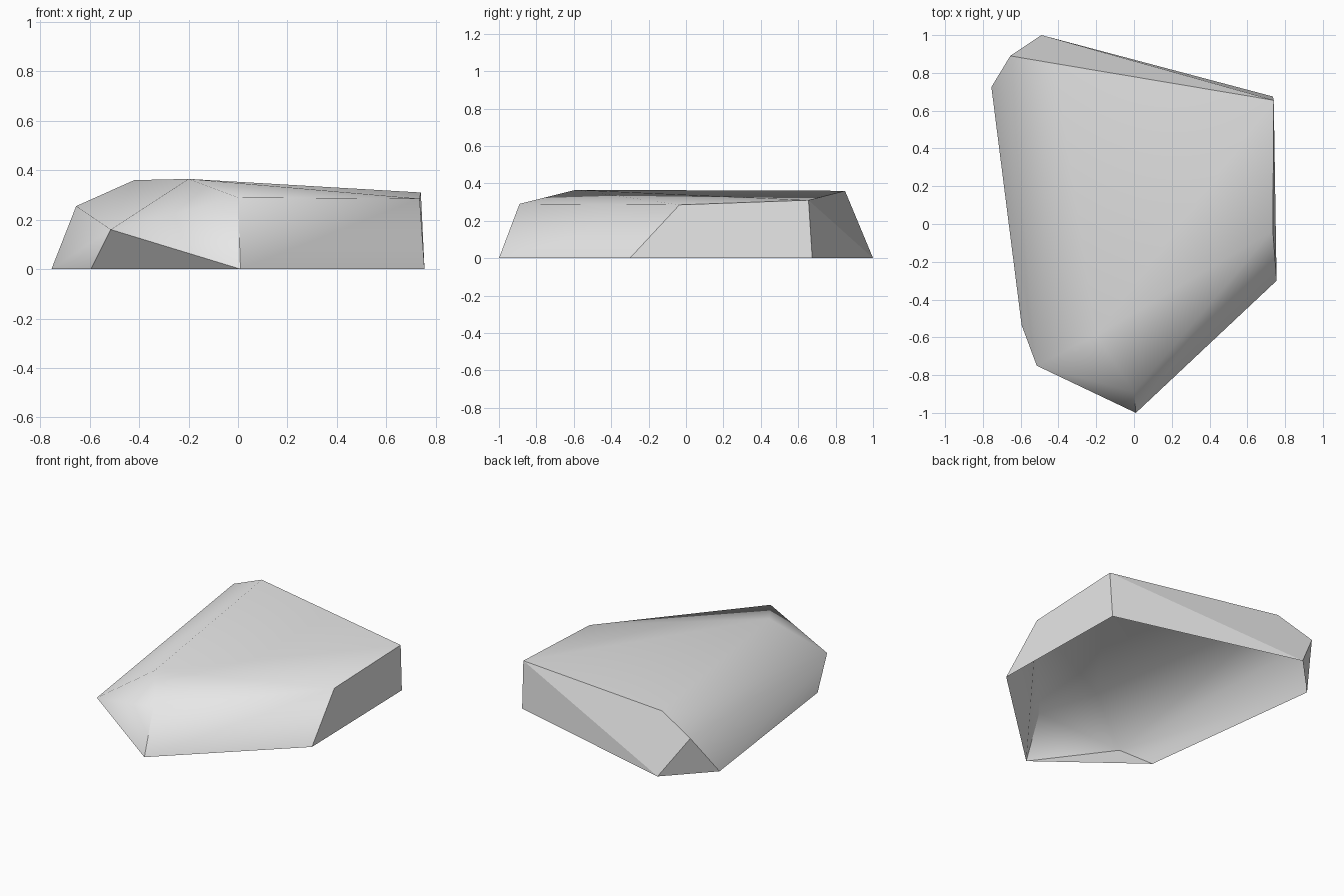
import bpy
import bmesh

cube = bpy.data.objects.get("Cube")
if cube:
    bpy.data.objects.remove(cube, do_unlink=True)

# Stone colour
stone = bpy.data.materials.new("pale_grey_stone")
stone.use_nodes = True
grey = (0.8, 0.8, 0.8, 1.0)
stone.diffuse_color = grey
stone.node_tree.nodes["Principled BSDF"].inputs["Base Color"].default_value = grey

# Corners of the slab: ground outline in capitals, upper corners in lower case
corners = {
    "A": (0.01, -1.0, 0), "B": (0.755, -0.3, 0), "C": (0.735, 0.675, 0),
    "D": (-0.49, 1.0, 0), "E": (-0.755, 0.725, 0), "F": (-0.595, -0.535, 0),
    "a": (0.0, -0.89, 0.29), "b": (0.735, -0.035, 0.285), "c": (0.74, 0.655, 0.31),
    "d": (-0.42, 0.85, 0.36), "e": (-0.655, 0.89, 0.255),
    "g": (-0.515, -0.75, 0.16), "t": (-0.2, -0.59, 0.365),
}
# Rounded skin (shared normals) and crisp broken sides; the underside is open
rounded = ["gAa", "gat", "ABba", "abt", "tbc", "tcd", "tdg", "deg", "eEg", "EFg"]
crisp = ["BCcb", "Dedc", "CDc", "DEe", "FAg"]

bm = bmesh.new()
verts = {name: bm.verts.new(co) for name, co in corners.items()}
for loop in rounded + crisp:
    bm.faces.new([verts[n] for n in loop]).smooth = loop in rounded
bmesh.ops.recalc_face_normals(bm, faces=bm.faces[:])
if sum(f.normal.z * f.calc_area() for f in bm.faces) < 0:
    bmesh.ops.reverse_faces(bm, faces=bm.faces[:])

# Keep the rims of the broken sides and the front corner sharp
for edge in bm.edges:
    if any(not f.smooth for f in edge.link_faces):
        edge.smooth = False
bm.edges.get((verts["A"], verts["a"])).smooth = False

mesh = bpy.data.meshes.new("rock_slab")
bm.to_mesh(mesh)
bm.free()
mesh.materials.append(stone)
bpy.context.collection.objects.link(bpy.data.objects.new("rock_slab", mesh))
